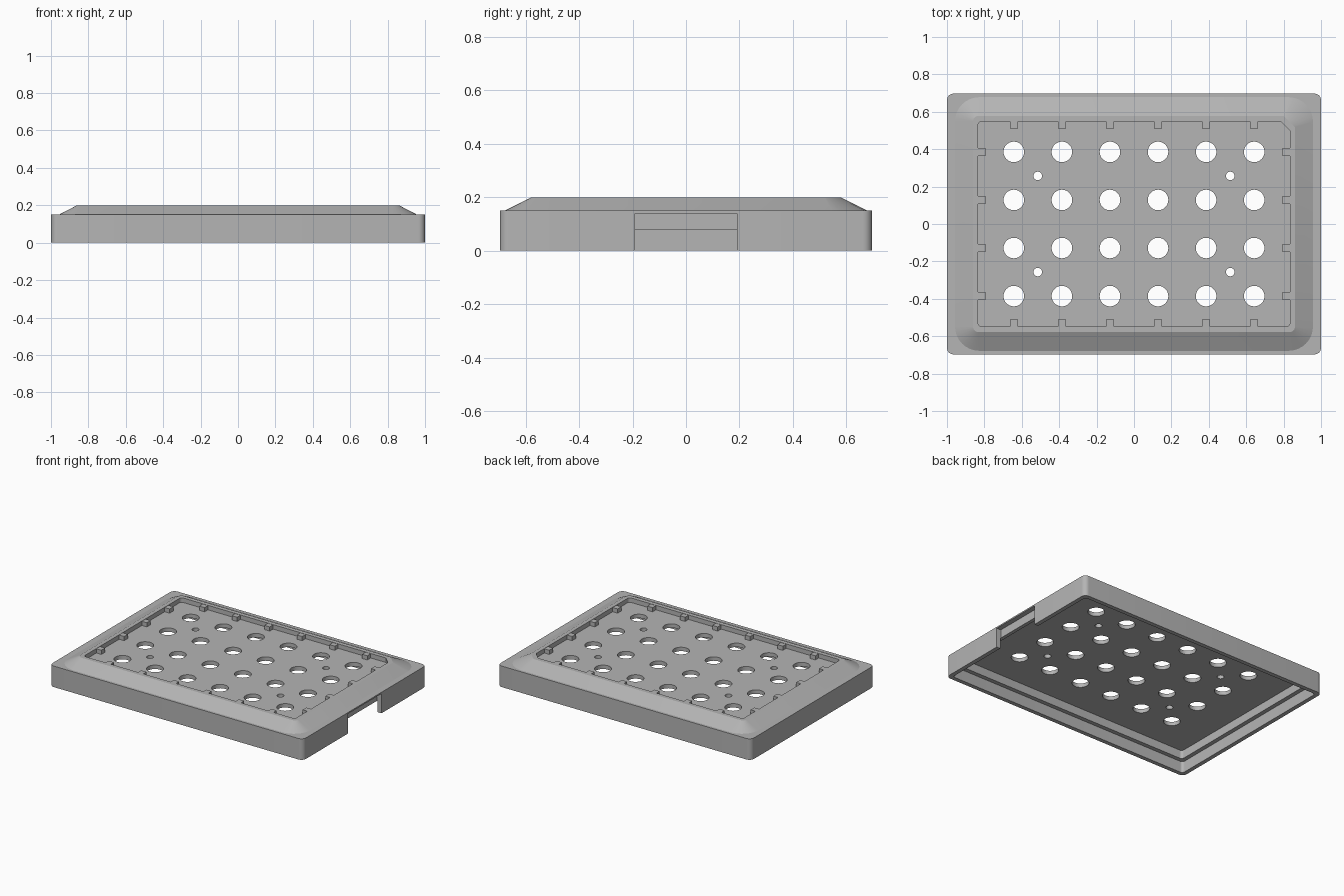
import bpy, bmesh, math
from mathutils import Matrix, Vector

cube = bpy.data.objects.get("Cube")
if cube:
    bpy.data.objects.remove(cube, do_unlink=True)

grey = bpy.data.materials.new("plain grey")
grey.use_nodes = True
colour = (0.46, 0.46, 0.46, 1)
grey.diffuse_color = colour
grey.node_tree.nodes["Principled BSDF"].inputs["Base Color"].default_value = colour

PITCH = 0.257
COLS = [(i - 2.5) * PITCH for i in range(6)]
ROWS = [(j - 1.5) * PITCH for j in range(4)]
SEGS = 8


def finish(bm, name):
    bmesh.ops.recalc_face_normals(bm, faces=bm.faces)
    mesh = bpy.data.meshes.new(name)
    bm.to_mesh(mesh)
    bm.free()
    mesh.materials.append(grey)
    obj = bpy.data.objects.new(name, mesh)
    bpy.context.collection.objects.link(obj)
    return obj


def ring(bm, hx, hy, z, radius, key_corner=0):
    """Rounded rectangle; key_corner replaces the +x +y corner with a chamfer."""
    verts = []
    for k, (sx, sy) in enumerate([(1, 1), (-1, 1), (-1, -1), (1, -1)]):
        r = key_corner if key_corner and k == 0 else radius
        centre = Vector((sx * (hx - r), sy * (hy - r), z))
        for s in range(SEGS + 1):
            t = s / SEGS
            a = (k + t) * math.pi / 2
            offset = Vector((math.cos(a), math.sin(a), 0))
            if key_corner and k == 0:
                offset = Vector((1 - t, t, 0))
            verts.append(bm.verts.new(centre + offset * r))
    return verts


def box(bm, centre, size):
    bmesh.ops.create_cube(bm, size=1, matrix=Matrix.Translation(centre) @ Matrix.Diagonal((*size, 1)))


def cylinder(bm, x, y, radius, sides):
    bmesh.ops.create_cone(bm, cap_ends=True, segments=sides, radius1=radius, radius2=radius,
                          depth=0.4, matrix=Matrix.Translation((x, y, 0.15)))


# Lid shell: stepped inside, skirt, sloped shoulder, rim and recessed deck
bm = bmesh.new()
profile = [
    (0.94, 0.637, 0.14, 0.02, 0),
    (0.94, 0.637, 0.08, 0.02, 0),
    (0.97, 0.667, 0.08, 0.02, 0),
    (0.97, 0.667, 0.0, 0.02, 0),
    (1.0, 0.697, 0.0, 0.035, 0),
    (1.0, 0.697, 0.15, 0.035, 0),
    (0.957, 0.678, 0.15, 0.13, 0),
    (0.861, 0.578, 0.2, 0.03, 0.06),
    (0.834, 0.549, 0.2, 0.02, 0.05),
    (0.834, 0.549, 0.168, 0.02, 0.05),
]
rings = [ring(bm, *p) for p in profile]
for a, b in zip(rings, rings[1:]):
    for i in range(len(a)):
        j = (i + 1) % len(a)
        bm.faces.new((a[i], a[j], b[j], b[i]))
bm.faces.new(rings[0])
bm.faces.new(rings[-1])
lid = finish(bm, "lid_shell")

# Cutter: grid of round openings and four small holes
bm = bmesh.new()
for x in COLS:
    for y in ROWS:
        cylinder(bm, x, y, 0.055, 32)
for x in (-0.515, 0.515):
    for y in (-PITCH, PITCH):
        cylinder(bm, x, y, 0.023, 20)
holes = finish(bm, "hole_cutter")

# Cutter: side notch through the skirt
bm = bmesh.new()
box(bm, (1.015, 0, 0.04), (0.1, 0.38, 0.2))
notch = finish(bm, "notch_cutter")

bpy.context.view_layer.objects.active = lid
for cutter in (holes, notch):
    cutter.hide_render = True
    mod = lid.modifiers.new("cut", "BOOLEAN")
    mod.operation = "DIFFERENCE"
    mod.solver = "EXACT"
    mod.object = cutter
    bpy.ops.object.modifier_apply(modifier=mod.name)
    bpy.data.objects.remove(cutter, do_unlink=True)

# Locating tabs around the rim
bm = bmesh.new()
for s in (-1, 1):
    for x in COLS:
        box(bm, (x, s * 0.532, 0.178), (0.042, 0.042, 0.04))
    for y in ROWS:
        box(bm, (s * 0.816, y, 0.178), (0.042, 0.042, 0.04))
finish(bm, "rim_tabs")

# Smooth rounded corners and hole walls, keep edges sharp
bpy.ops.object.select_all(action="DESELECT")
lid.select_set(True)
bpy.context.view_layer.objects.active = lid
bpy.ops.object.shade_smooth_by_angle(angle=math.radians(20))
